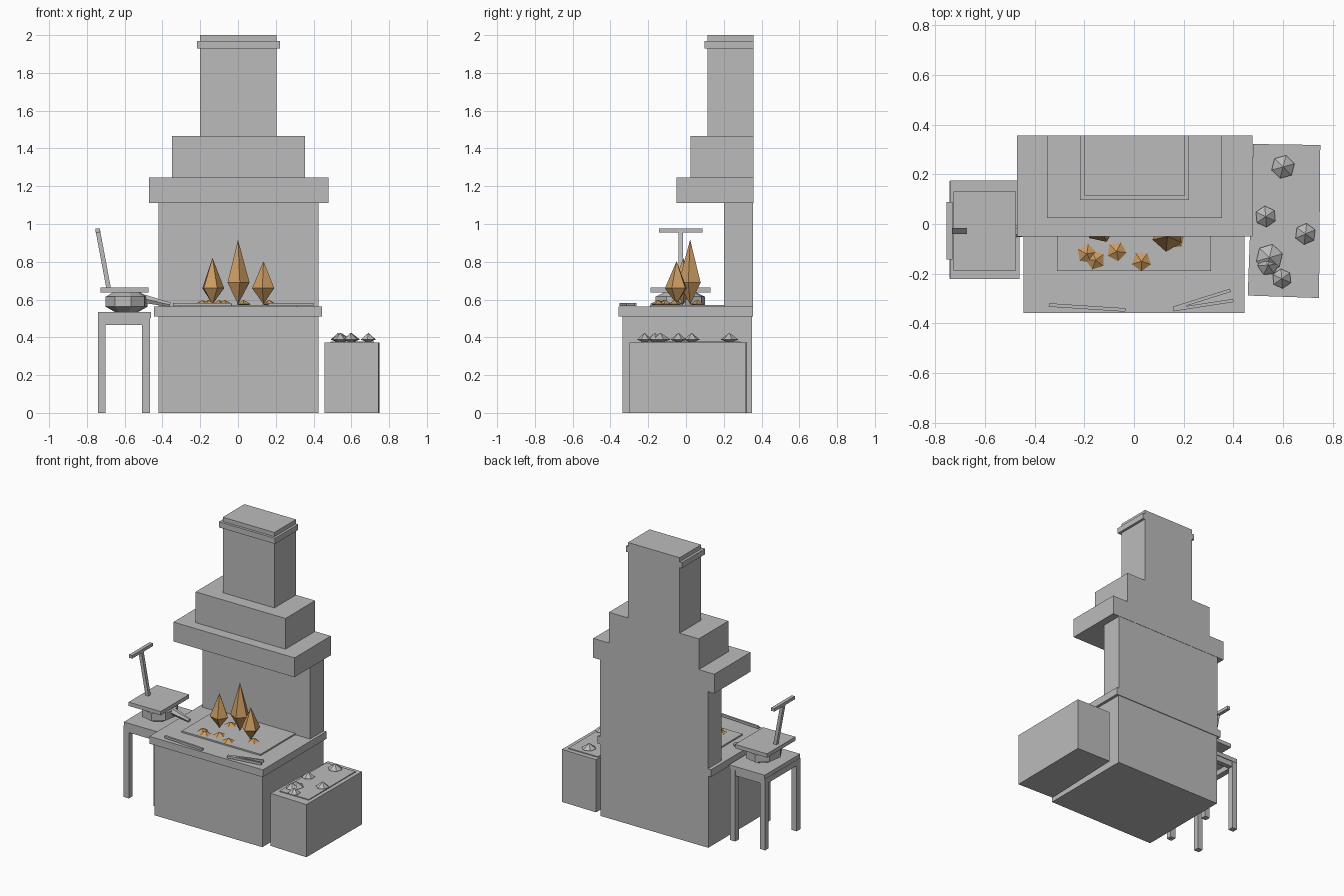
import bpy, bmesh, math, random
from mathutils import Vector, Matrix

if "Cube" in bpy.data.objects:
    bpy.data.objects.remove(bpy.data.objects["Cube"])

random.seed(4)


def material(name, rgb):
    m = bpy.data.materials.new(name)
    m.diffuse_color = (*rgb, 1)
    m.use_nodes = True
    m.node_tree.nodes["Principled BSDF"].inputs["Base Color"].default_value = m.diffuse_color
    return m


GREY = material("stone_grey", (0.5, 0.5, 0.5))
ORANGE = material("fire_orange", (0.60, 0.33, 0.12))


def finish(name, bm, mat):
    bmesh.ops.recalc_face_normals(bm, faces=bm.faces)
    me = bpy.data.meshes.new(name)
    bm.to_mesh(me)
    bm.free()
    me.materials.append(mat)
    ob = bpy.data.objects.new(name, me)
    bpy.context.collection.objects.link(ob)
    return ob


def box(name, x, y, z, mat=GREY):
    """Box from (min, max) ranges."""
    bm = bmesh.new()
    bmesh.ops.create_cube(bm, size=1)
    for v in bm.verts:
        v.co = [r[0] if c < 0 else r[1] for c, r in zip(v.co, (x, y, z))]
    return finish(name, bm, mat)


def bar(name, a, b, w, h, r2=1.0, sides=4, mat=GREY):
    """Straight bar between two points, w by h in section, tapering to r2."""
    a, b = Vector(a), Vector(b)
    d = b - a
    bm = bmesh.new()
    k = 0.5 / math.cos(math.pi / sides)
    bmesh.ops.create_cone(bm, segments=sides, radius1=k, radius2=k * r2, depth=d.length, cap_ends=True,
                          matrix=Matrix.Rotation(math.pi / sides, 4, 'Z'))
    bmesh.ops.scale(bm, vec=(w, h, 1), verts=bm.verts)
    # section width lies level, height follows the remaining direction
    side = Vector((0, 0, 1)).cross(d).normalized()
    up = d.normalized().cross(side)
    rot = Matrix((side, up, d.normalized())).transposed().to_4x4()
    bmesh.ops.transform(bm, matrix=Matrix.Translation((a + b) / 2) @ rot, verts=bm.verts)
    return finish(name, bm, mat)


def lathe(name, centre, rings, sides, mat, turn=0.0, sy=1.0):
    """Faceted solid from (radius, z) rings; radius 0 makes a point."""
    bm = bmesh.new()
    loops = []
    for r, z in rings:
        n = 1 if r == 0 else sides
        loops.append([bm.verts.new((centre[0] + r * math.cos(turn + i * math.tau / sides),
                                    centre[1] + sy * r * math.sin(turn + i * math.tau / sides), z))
                      for i in range(n)])
    for lo, hi in zip(loops, loops[1:]):
        for i in range(sides):
            j = (i + 1) % sides
            f = [lo[i % len(lo)], lo[j % len(lo)], hi[j % len(hi)], hi[i % len(hi)]]
            bm.faces.new(list(dict.fromkeys(f)))
    for lp in (loops[0], loops[-1]):
        if len(lp) > 2:
            bm.faces.new(lp)
    return finish(name, bm, mat)


# Masonry of the forge
box("forge_base", (-0.42, 0.425), (-0.335, 0.35), (0, 0.515))
box("forge_slab", (-0.445, 0.445), (-0.358, 0.355), (0.51, 0.562))
box("fire_bed", (-0.31, 0.31), (-0.19, 0.2), (0.56, 0.572))
box("back_wall", (-0.42, 0.425), (0.2, 0.355), (0.56, 1.12))
box("hood_lower", (-0.472, 0.478), (-0.05, 0.357), (1.11, 1.247))
box("hood_upper", (-0.35, 0.355), (0.025, 0.357), (1.245, 1.465))
box("chimney", (-0.2, 0.205), (0.115, 0.357), (1.46, 2.0))
box("chimney_band", (-0.218, 0.222), (0.097, 0.357), (1.93, 1.97))

# Flames
for i, (x, y, z0, zm, z1) in enumerate([(-0.135, -0.015, 0.575, 0.66, 0.82),
                                        (0.0, 0.022, 0.575, 0.69, 0.917),
                                        (0.135, -0.05, 0.575, 0.66, 0.803)]):
    lathe(f"flame_{i + 1}", (x, y), [(0, z0), (0.062, zm), (0, z1)], 5, ORANGE, 0.1 + i)

# Glowing coals
for i, (x, y) in enumerate([(-0.19, -0.12), (-0.155, -0.145), (-0.07, -0.11), (0.03, -0.15),
                            (0.165, -0.06), (-0.1, 0.06)]):
    lathe(f"coal_{i + 1}", (x, y), [(0, 0.563), (0.04, 0.576), (0, 0.598)], 5, ORANGE, random.random() * 6)

# Tools lying on the slab
bar("poker", (-0.343, -0.326, 0.575), (-0.035, -0.346, 0.575), 0.014, 0.016)
bar("tongs_upper", (0.158, -0.339, 0.575), (0.388, -0.267, 0.575), 0.013, 0.016)
bar("tongs_lower", (0.158, -0.345, 0.575), (0.4, -0.308, 0.575), 0.013, 0.016)

# Bellows table
box("table_top", (-0.74, -0.46), (-0.222, 0.175), (0.503, 0.533))
for i, x in enumerate((-0.722, -0.487)):
    box(f"table_side_rail_{i + 1}", (x - 0.02, x + 0.02), (-0.2, 0.15), (0.465, 0.505))
    for j, y in enumerate((-0.2, 0.153)):
        box(f"table_leg_{i + 1}_{j + 1}", (x - 0.02, x + 0.02), (y - 0.02, y + 0.02), (0, 0.505))
for j, y in enumerate((-0.2, 0.153)):
    box(f"table_end_rail_{j + 1}", (-0.722, -0.487), (y - 0.017, y + 0.017), (0.465, 0.505))

# Bellows with nozzle, board and pump handle
lathe("bellows_bag", (-0.59, -0.03), [(0.065, 0.535), (0.113, 0.562), (0.113, 0.615), (0.07, 0.64)],
      8, GREY, 0.2, 1.18)
bar("bellows_nozzle", (-0.50, -0.03, 0.605), (-0.36, -0.03, 0.572), 0.045, 0.045, 0.5, 6)
box("bellows_board", (-0.727, -0.475), (-0.187, 0.13), (0.637, 0.664))
bar("handle_pole", (-0.685, -0.028, 0.66), (-0.742, -0.028, 0.965), 0.024, 0.024)
bar("handle_grip", (-0.742, -0.143, 0.965), (-0.742, 0.088, 0.965), 0.024, 0.022)

# Slightly crooked ore bin
bm = bmesh.new()
outline = [(0.458, -0.288), (0.745, -0.298), (0.75, 0.318), (0.48, 0.322)]
lo, hi = [[bm.verts.new((x, y, z)) for x, y in outline] for z in (0, 0.373)]
bm.faces.new(lo)
bm.faces.new(hi)
for i in range(4):
    j = (i + 1) % 4
    bm.faces.new((lo[i], lo[j], hi[j], hi[i]))
finish("ore_bin", bm, GREY)
box("ore_bin_fill", (0.49, 0.72), (-0.235, 0.288), (0.37, 0.379))

# Lumps of ore on the bin
for i, (x, y, r) in enumerate([(0.6, 0.23, 0.048), (0.53, 0.03, 0.043), (0.69, -0.04, 0.043),
                               (0.545, -0.135, 0.055), (0.54, -0.165, 0.043), (0.595, -0.22, 0.04)]):
    lathe(f"ore_lump_{i + 1}", (x, y), [(0, 0.372), (r, 0.388), (0, 0.424)], 6, GREY, random.random() * 6)
